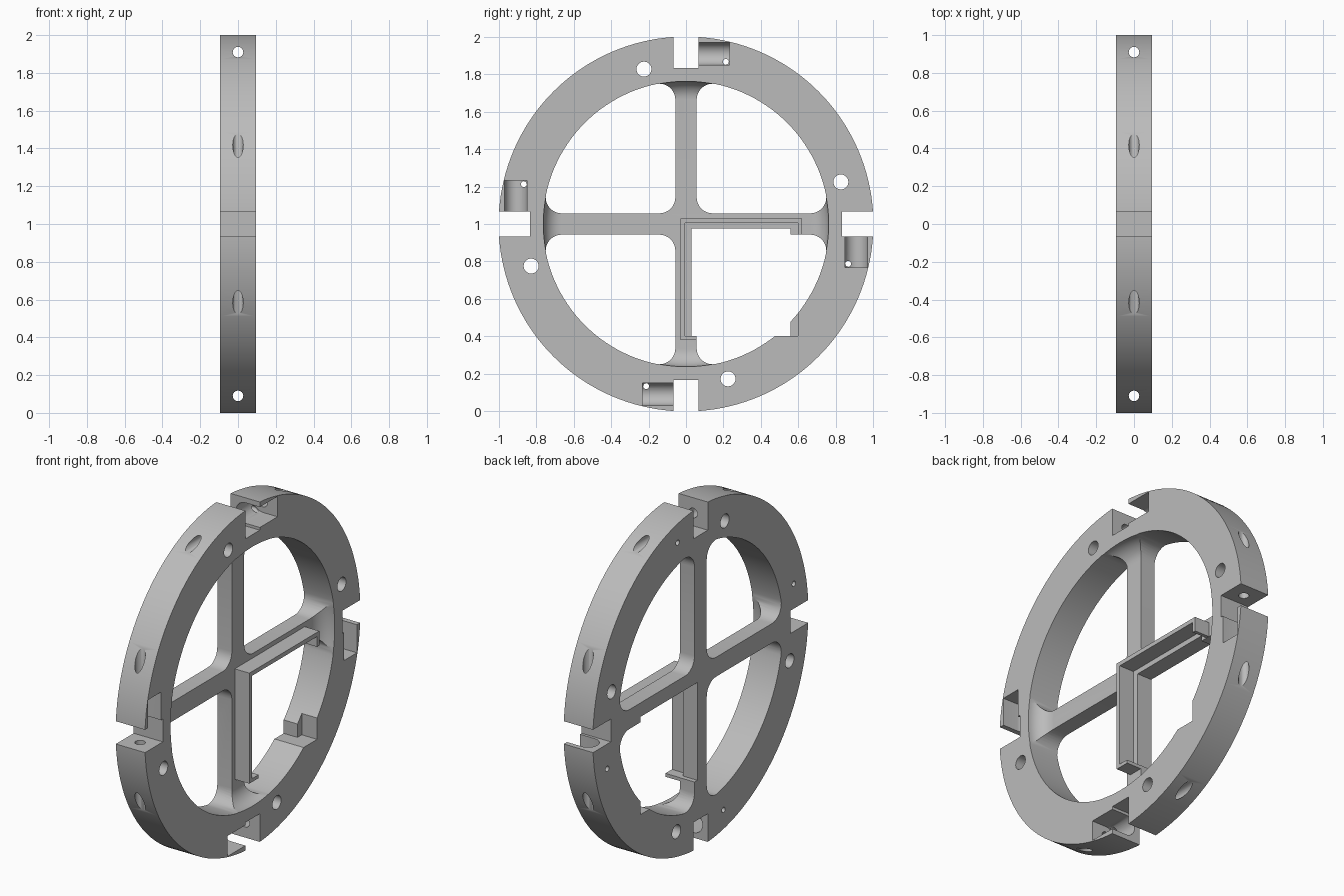
import bpy, bmesh
from math import sin, cos, pi, sqrt, atan2
from mathutils import Matrix

old = bpy.data.objects.get("Cube")
if old:
    bpy.data.objects.remove(old, do_unlink=True)

R_OUT, R_IN, HALF = 1.002, 0.765, 0.095     # ring radii, half thickness
SPOKE, FILLET, FLOOR = 0.057, 0.085, 0.0    # spoke half width, corner radius, spoke face

grey = bpy.data.materials.new("grey")
grey.use_nodes = True
grey.diffuse_color = (0.5, 0.5, 0.5, 1)
grey.node_tree.nodes["Principled BSDF"].inputs["Base Color"].default_value = (0.5, 0.5, 0.5, 1)


def arc(cx, cy, r, a0, a1, n):
    return [(cx + r * cos(a0 + (a1 - a0) * i / n), cy + r * sin(a0 + (a1 - a0) * i / n))
            for i in range(n + 1)]


def circle(cx, cy, r, n=32):
    return arc(cx, cy, r, 0, 2 * pi, n)[:-1]


def loft(name, rings):
    """Closed solid through a list of equal point loops."""
    bm = bmesh.new()
    loops = [[bm.verts.new(p) for p in ring] for ring in rings]
    n = len(loops[0])
    for a, b in zip(loops, loops[1:]):
        for i in range(n):
            j = (i + 1) % n
            bm.faces.new((a[i], a[j], b[j], b[i]))
    bm.faces.new(loops[0])
    bm.faces.new(loops[-1])
    bmesh.ops.recalc_face_normals(bm, faces=bm.faces)
    mesh = bpy.data.meshes.new(name)
    bm.to_mesh(mesh)
    bm.free()
    ob = bpy.data.objects.new(name, mesh)
    bpy.context.collection.objects.link(ob)
    return ob


def plate(name, pts, x0, x1):
    """Extrude a (y, z) outline along x."""
    return loft(name, [[(x, y, z) for y, z in pts] for x in (x0, x1)])


def bar(name, pts, y0, y1):
    """Extrude an (x, z) outline along y."""
    return loft(name, [[(x, y, z) for x, z in pts] for y in (y0, y1)])


def rect(a0, b0, a1, b1):
    return [(a0, b0), (a1, b0), (a1, b1), (a0, b1)]


def cut(body, cutter):
    mod = body.modifiers.new("cut", 'BOOLEAN')
    mod.operation, mod.solver, mod.object = 'DIFFERENCE', 'EXACT', cutter
    bpy.context.view_layer.objects.active = body
    bpy.ops.object.modifier_apply(modifier=mod.name)
    bpy.data.objects.remove(cutter, do_unlink=True)


def cut_four(body, make, *args):
    """Repeat one cutter every quarter turn about x."""
    for k in range(4):
        cutter = make("cutter", *args)
        cutter.data.transform(Matrix.Rotation(-k * pi / 2, 4, 'X'))
        cut(body, cutter)


# Wheel blank
wheel = plate("spoked_ring", circle(0, 0, R_OUT, 160), -HALF, HALF)

# Recess above the spokes, with a concave fillet up to the rim
profile = [(HALF - HALF * cos(t), 0.668 + HALF * sin(t))
           for t in [i * pi / 20 for i in range(11)]] + [(0.15, 0.763)]
cut(wheel, loft("recess", [[(x + FLOOR, y, z) for y, z in circle(0, 0, r, 128)]
                           for x, r in profile]))

# Rounded openings between the spokes
e = SPOKE + FILLET
c = sqrt((R_IN - FILLET) ** 2 - e ** 2)
a = atan2(c, e)
opening = (arc(e, e, FILLET, -pi / 2, -pi, 8) + arc(e, c, FILLET, pi, a, 10)
           + arc(0, 0, R_IN, a, pi / 2 - a, 24)[1:-1]
           + arc(c, e, FILLET, pi / 2 - a, -pi / 2, 10))
cut_four(wheel, plate, opening, -0.2, 0.2)

# Rim slots, round holes and long bores
cut_four(wheel, plate, rect(-0.067, 0.834, 0.067, 1.2), -0.2, 0.2)
cut_four(wheel, plate, circle(-0.225, 0.828, 0.04), -0.2, 0.2)
cut_four(wheel, bar, circle(0, 0.91, 0.028, 24), -0.7, 0.7)

# Round-bottomed pockets beside the slots, each with a pin hole
pocket = arc(0, 0.91, 0.06, pi / 2, 3 * pi / 2, 16) + [(0.2, 0.85), (0.2, 0.97)]
cut_four(wheel, bar, pocket, 0.04, 0.232)
cut_four(wheel, plate, circle(0.213, 0.867, 0.016, 16), -0.2, 0.05)

# Square window in one quadrant, with a seat stepped into the rim
cut(wheel, plate("window", rect(0.03, -0.6, 0.56, -0.025), -0.2, 0.2))
cut(wheel, plate("seat", rect(0.1, -0.6, 0.6, -0.1), FLOOR - 0.005, 0.2))

# Thin raised wall around the window, with short returns at its ends
wall = [(-0.03, -0.62), (-0.03, 0.03), (0.62, 0.03), (0.62, -0.056), (0.6, -0.056),
        (0.6, 0.005), (-0.005, 0.005), (-0.005, -0.6), (0.056, -0.6), (0.056, -0.62)]
frame = plate("window_wall", wall, FLOOR - 0.02, HALF)

for ob in (wheel, frame):
    ob.data.transform(Matrix.Translation((0, 0, 1)))
    ob.data.materials.clear()
    ob.data.materials.append(grey)
    bpy.ops.object.select_all(action='DESELECT')
    ob.select_set(True)
    bpy.context.view_layer.objects.active = ob
    bpy.ops.object.shade_smooth_by_angle(angle=pi / 6)
